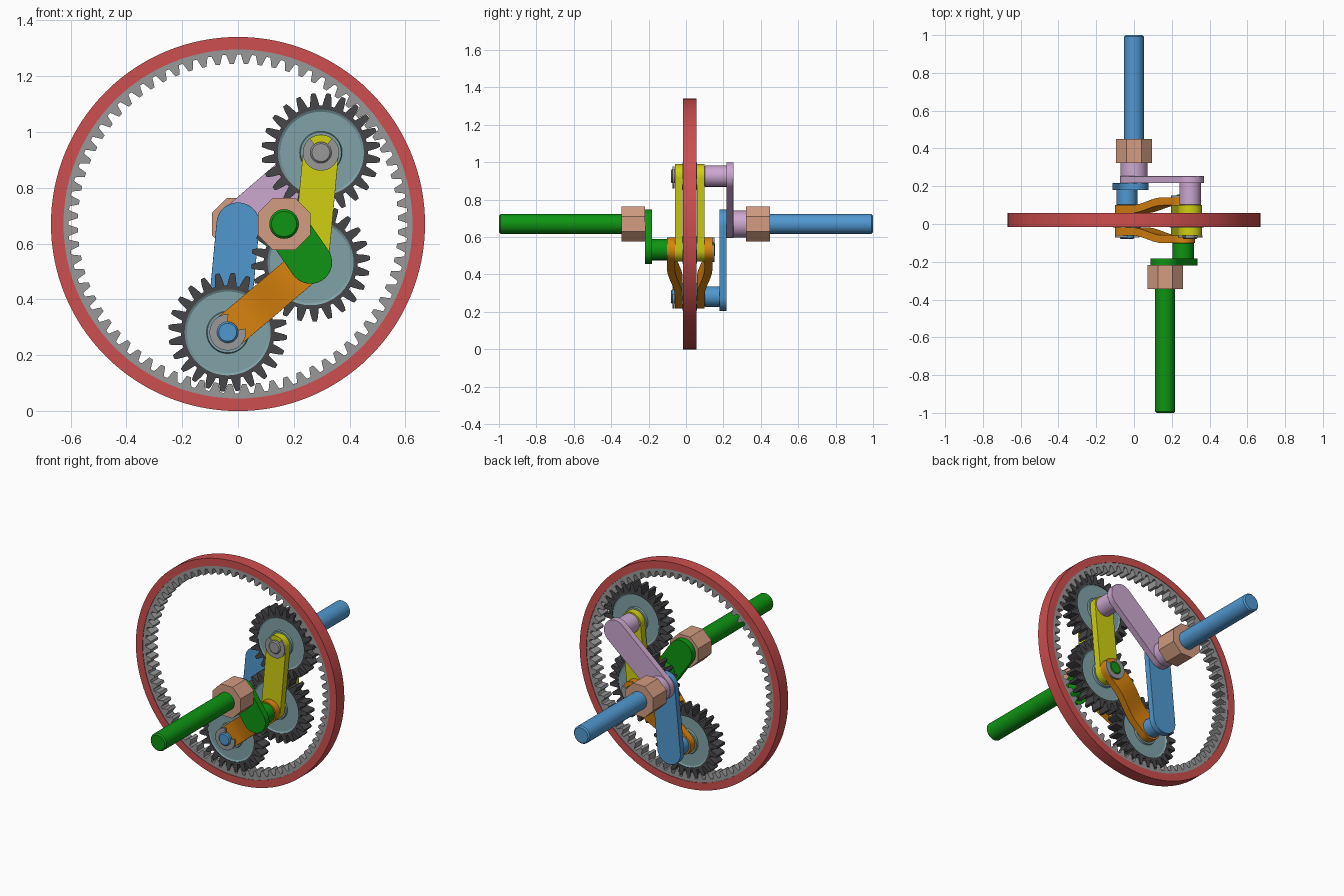
import bpy, bmesh, math
from math import cos, sin, pi, radians

old = bpy.data.objects.get("Cube")
if old:
    bpy.data.objects.remove(old, do_unlink=True)

parts = []


def material(name, *rgb):
    col = [((c / 255 + 0.055) / 1.055) ** 2.4 if c > 10 else c / 3295 for c in rgb] + [1]
    m = bpy.data.materials.new(name)
    m.use_nodes = True
    m.diffuse_color = col
    m.node_tree.nodes["Principled BSDF"].inputs["Base Color"].default_value = col
    return m


RED = material("red", 206, 78, 78)
GREY = material("light grey", 152, 152, 152)
DARK = material("dark grey", 70, 70, 73)
STEEL = material("pale blue grey", 128, 162, 167)
YELLOW = material("yellow", 208, 208, 18)
ORANGE = material("orange", 218, 132, 14)
GREEN = material("green", 14, 148, 18)
BLUE = material("blue", 80, 152, 208)
LILAC = material("lilac", 204, 168, 208)
TAN = material("tan", 210, 156, 130)


def finish(name, bm, mat, bevel=0):
    bmesh.ops.remove_doubles(bm, verts=bm.verts, dist=1e-5)
    bmesh.ops.recalc_face_normals(bm, faces=bm.faces)
    me = bpy.data.meshes.new(name)
    bm.to_mesh(me)
    bm.free()
    me.materials.append(mat)
    ob = bpy.data.objects.new(name, me)
    bpy.context.collection.objects.link(ob)
    if bevel:
        mod = ob.modifiers.new("bevel", "BEVEL")
        mod.width, mod.segments, mod.limit_method = bevel, 2, "ANGLE"
        mod.angle_limit = radians(50)
    parts.append(ob)
    return ob


def loft(bm, loops, closed):
    """Skin equal-length loops of verts; each loop is a closed ring."""
    pairs = list(zip(loops, loops[1:] + loops[:1])) if closed else list(zip(loops, loops[1:]))
    for a, b in pairs:
        n = len(a)
        for i in range(n):
            j = (i + 1) % n
            bm.faces.new((a[i], a[j], b[j], b[i]))


def lathe(name, centre, profile, mat, sides=40, turn=0, bevel=0):
    """Solid of revolution about y from (radius, y) points, with end caps."""
    bm = bmesh.new()
    angles = [turn + 2 * pi * i / sides for i in range(sides)]
    loops = [[bm.verts.new((centre[0] + r * cos(a), y, centre[1] + r * sin(a)))
              for a in angles] for r, y in profile]
    loft(bm, loops, False)
    bm.faces.new(loops[0])
    bm.faces.new(loops[-1])
    return finish(name, bm, mat, bevel)


def rod(name, centre, r, y0, y1, mat, c=0.006):
    """Cylinder with chamfered ends."""
    return lathe(name, centre, [(r - c, y0), (r, y0 + c), (r, y1 - c), (r - c, y1)], mat)


def annulus(name, centre, outer, inner, y0, y1, mat):
    """Flat ring between two polar outlines of equal length."""
    bm = bmesh.new()
    loops = [[bm.verts.new((centre[0] + r * cos(a), y, centre[1] + r * sin(a)))
              for r, a in line]
             for line, y in ((outer, y0), (outer, y1), (inner, y1), (inner, y0))]
    loft(bm, loops, True)
    return finish(name, bm, mat)


def teeth(count, shape, phase):
    """Polar outline; shape lists (half width in pitches, radius) from root to tip."""
    pitch = 2 * pi / count
    tooth = [(-f, r) for f, r in shape] + [(f, r) for f, r in reversed(shape)]
    return [(r, phase + (k + f) * pitch) for k in range(count) for f, r in tooth]


def circle(outline, r):
    return [(r, a) for _, a in outline]


def link(name, p, q, r, y0, y1, mat, rise=0):
    """Round-ended bar from p to q; rise offsets its q end along y with a sloped middle."""
    dx, dz = q[0] - p[0], q[1] - p[1]
    length = math.hypot(dx, dz)
    dx, dz = dx / length, dz / length
    arc = [pi / 2 * i / 12 for i in range(13)]
    rows = [(-r * cos(a), r * sin(a)) for a in arc]
    rows += [(length * k / 20, r) for k in range(1, 20)]
    rows += [(length + r * sin(a), r * cos(a)) for a in arc]
    bm = bmesh.new()
    loops = []
    for s, w in rows:
        t = min(1, max(0, (s / length - 0.22) / 0.55))
        lift = rise * t * t * (3 - 2 * t)
        w = max(w, 0.001)
        loops.append([bm.verts.new((p[0] + dx * s - dz * v, y + lift, p[1] + dz * s + dx * v))
                      for v, y in ((-w, y0), (w, y0), (w, y1), (-w, y1))])
    loft(bm, loops, False)
    bm.faces.new(loops[0])
    bm.faces.new(loops[-1])
    return finish(name, bm, mat, 0.004)


def clip(name, centre, y, gap):
    """Open retaining clip with its gap at the given angle."""
    bm = bmesh.new()
    half = radians(38)
    loops = []
    for i in range(33):
        a = radians(gap) + half + (2 * pi - 2 * half) * i / 32
        loops.append([bm.verts.new((centre[0] + r * cos(a), yy, centre[1] + r * sin(a)))
                      for r, yy in ((0.037, y), (0.065, y), (0.065, y + 0.011), (0.037, y + 0.011))])
    loft(bm, loops, False)
    bm.faces.new(loops[0])
    bm.faces.new(loops[-1])
    return finish(name, bm, GREY)


# Layout: axle positions as (x, z), and the mid plane of the gears
HUB, INPUT = (0, 0.67), (0.165, 0.67)
TOP, MID, LOW = (0.297, 0.926), (0.26, 0.533), (-0.037, 0.282)
MIDY = 0.02

# Outer rim and internal ring gear
rim = [(0.67, 2 * pi * i / 128) for i in range(128)]
annulus("outer_rim", HUB, rim, circle(rim, 0.625), MIDY - 0.037, MIDY + 0.037, RED)
ring = teeth(72, [(0.37, 0.607), (0.3, 0.597), (0.23, 0.585), (0.15, 0.574)], radians(2.17))
annulus("ring_gear", HUB, circle(ring, 0.627), ring, MIDY - 0.034, MIDY + 0.034, GREY)

# Three meshing gears, each with a toothed band and a recessed hub disc
for label, centre, phase in (("upper", TOP, 7.5), ("middle", MID, 4.2), ("lower", LOW, 9.9)):
    band = teeth(24, [(0.38, 0.168), (0.33, 0.178), (0.27, 0.19), (0.2, 0.203), (0.13, 0.213)],
                 radians(phase))
    annulus(label + "_gear_teeth", centre, band, circle(band, 0.154),
            MIDY - 0.035, MIDY + 0.035, DARK)
    half = [(0.073, 0.038), (0.076, 0.027), (0.146, 0.027), (0.156, 0.033)]
    profile = [(r, MIDY - h) for r, h in half] + [(r, MIDY + h) for r, h in reversed(half)]
    lathe(label + "_gear_disc", centre, profile, STEEL, 64)

# Paired arms on both sides of the gears; the outer pair is joggled over the inner pair
for label, side in (("front", -1), ("back", 1)):
    ys = sorted((MIDY + side * 0.038, MIDY + side * 0.08))
    link(label + "_upper_arm", TOP, MID, 0.064, *ys, YELLOW)
    link(label + "_lower_arm", LOW, MID, 0.064, *ys, ORANGE, side * 0.041)

# Cranks with their collars
link("green_crank", INPUT, MID, 0.077, -0.22, -0.182, GREEN)
rod("green_collar", MID, 0.057, -0.185, -0.1, GREEN, 0.002)
link("blue_crank", HUB, LOW, 0.077, 0.18, 0.216, BLUE)
rod("blue_collar", LOW, 0.055, 0.1, 0.185, BLUE, 0.002)
link("lilac_crank", HUB, TOP, 0.074, 0.216, 0.253, LILAC)
rod("lilac_collar", TOP, 0.057, 0.1, 0.22, LILAC, 0.002)
rod("lilac_hub", HUB, 0.071, 0.248, 0.33, LILAC, 0.002)

# Pins and retaining clips
rod("middle_pin", MID, 0.038, -0.11, 0.155, GREEN)
rod("lower_pin", LOW, 0.038, -0.08, 0.11, BLUE)
rod("upper_pin", TOP, 0.038, -0.08, 0.11, GREY)
clip("upper_clip", TOP, -0.072, 90)
clip("lower_clip", LOW, -0.072, 50)
clip("middle_clip", MID, 0.141, 60)

# Shafts and octagonal nuts
rod("front_shaft", INPUT, 0.053, -1, -0.2, GREEN, 0.008)
rod("back_shaft", HUB, 0.053, 0.32, 1, BLUE, 0.008)
for label, centre, y in (("front_nut", INPUT, -0.345), ("back_nut", HUB, 0.322)):
    corner = 0.094 / cos(pi / 8)
    lathe(label, centre, [(corner, y), (corner, y + 0.127)], TAN, 8, pi / 8)

# Smooth round surfaces, keep edges crisp
for ob in bpy.context.selected_objects:
    ob.select_set(False)
for ob in parts:
    ob.select_set(True)
bpy.context.view_layer.objects.active = parts[0]
bpy.ops.object.shade_smooth_by_angle(angle=radians(30))
